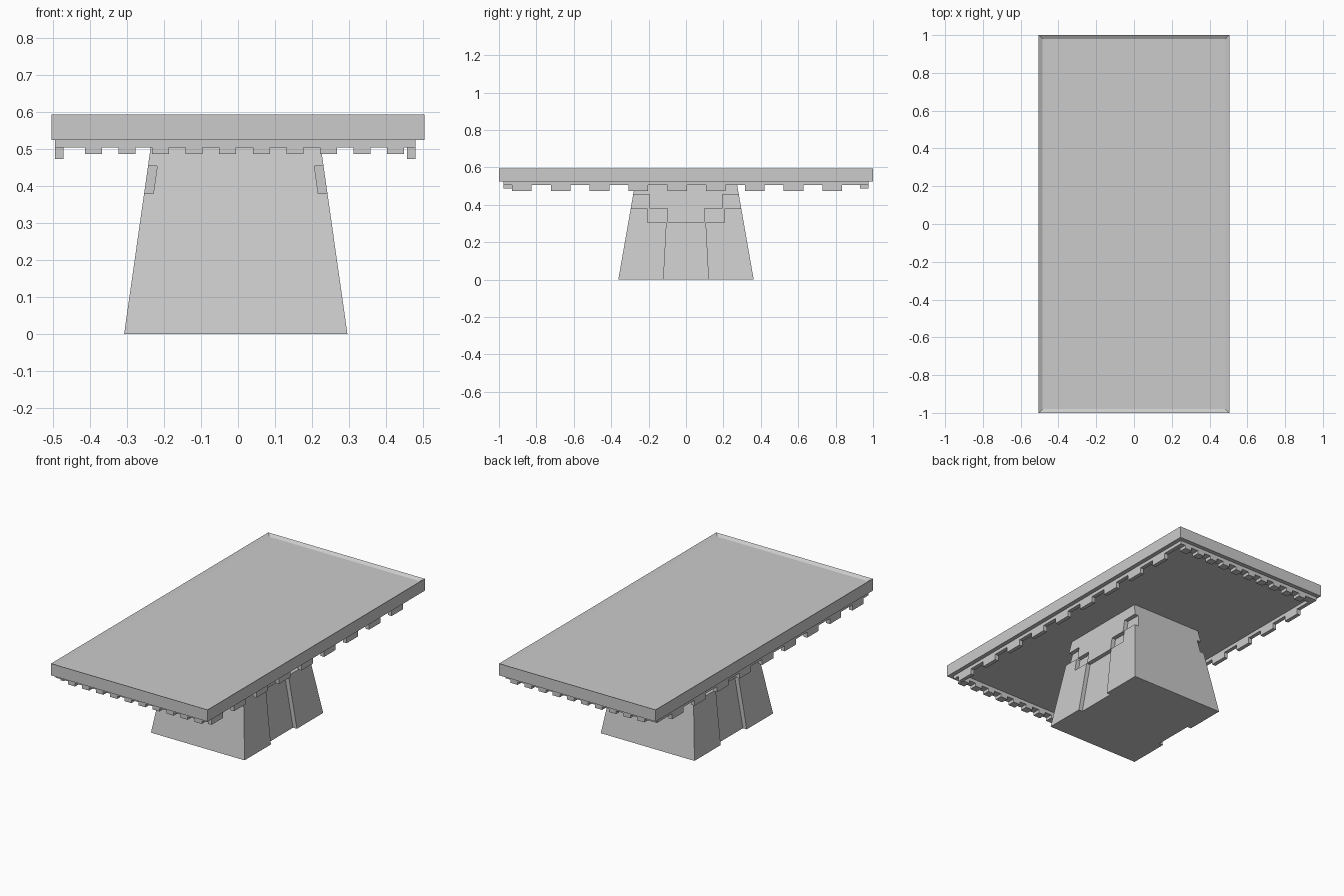
import bpy, bmesh

if "Cube" in bpy.data.objects:
    bpy.data.objects.remove(bpy.data.objects["Cube"])


def finish(name, bm):
    bmesh.ops.recalc_face_normals(bm, faces=bm.faces)
    mesh = bpy.data.meshes.new(name)
    bm.to_mesh(mesh)
    bm.free()
    obj = bpy.data.objects.new(name, mesh)
    bpy.context.collection.objects.link(obj)
    return obj


def add_box(bm, x0, x1, y0, y1, z0, z1):
    vs = bmesh.ops.create_cube(bm, size=1)["verts"]
    for v in vs:
        v.co.x = x1 if v.co.x > 0 else x0
        v.co.y = y1 if v.co.y > 0 else y0
        v.co.z = z1 if v.co.z > 0 else z0


# Table top with a shallow recessed panel inside a raised rim
bm = bmesh.new()
add_box(bm, -0.505, 0.505, -1, 1, 0.525, 0.594)
bm.faces.ensure_lookup_table()
bm.normal_update()
top = max(bm.faces, key=lambda f: f.calc_center_median().z)
bmesh.ops.inset_region(bm, faces=[top], thickness=0.028)
for v in top.verts:
    v.co.z -= 0.012
finish("table_top", bm)

# Apron strips under the top, with hanging square teeth
XL, XR, Y = -0.495, 0.48, 0.975
TX, TY = 0.023, 0.045
bm = bmesh.new()
for x in (XL, XR - TX):
    add_box(bm, x, x + TX, -Y, Y, 0.505, 0.526)
    for i in range(9):
        y = -0.93 + 0.2075 * i
        add_box(bm, x, x + TX, y, y + 0.105, 0.473, 0.506)
finish("long_apron", bm)

bm = bmesh.new()
for y in (-Y, Y - TY):
    add_box(bm, XL + TX, XR - TX, y, y + TY, 0.505, 0.526)
    for i in range(10):
        x = -0.414 + 0.0908 * i
        add_box(bm, x, x + 0.046, y, y + TY, 0.487, 0.506)
finish("short_apron", bm)

# Tapered pedestal
CX, DEPTH, ZT = -0.006, 0.025, 0.526


def half_x(z):
    return 0.302 - 0.142 * z


def half_y(z):
    return 0.362 - 0.175 * z


bm = bmesh.new()
rings = []
for z in (0, ZT):
    hx, hy = half_x(z) - DEPTH, half_y(z)
    rings.append([bm.verts.new((CX + a * hx, b * hy, z))
                  for a, b in ((-1, -1), (1, -1), (1, 1), (-1, 1))])
for r in rings:
    bm.faces.new(r)
for i in range(4):
    j = (i + 1) % 4
    bm.faces.new((rings[0][i], rings[0][j], rings[1][j], rings[1][i]))
finish("pedestal_core", bm)


def side_panel(name, outline, side):
    """Slab following the sloped side of the pedestal."""
    bm = bmesh.new()
    loops = [[bm.verts.new((CX + side * (half_x(z) - d), y, z)) for y, z in outline]
             for d in (0, DEPTH)]
    for lp in loops:
        bm.faces.new(lp)
    n = len(outline)
    for i in range(n):
        j = (i + 1) % n
        bm.faces.new((loops[0][i], loops[0][j], loops[1][j], loops[1][i]))
    finish(name, bm)


# Raised side panels that leave a doorway niche and stepped grooves between them
lower = [(0.12, 0), (half_y(0), 0), (half_y(0.38), 0.38),
         (0.205, 0.38), (0.205, 0.305), (0.104, 0.305)]
half = [(0.1, 0.305), (0.1, 0.38), (0.195, 0.38), (0.195, 0.455),
        (half_y(0.455), 0.455), (half_y(ZT), ZT)]
stepped = half + [(-y, z) for y, z in reversed(half)]
for side, label in ((-1, "left"), (1, "right")):
    side_panel(label + "_stepped_panel", stepped, side)
    for t, end in ((-1, "front"), (1, "back")):
        side_panel(f"{label}_{end}_wall", [(t * y, z) for y, z in lower], side)
